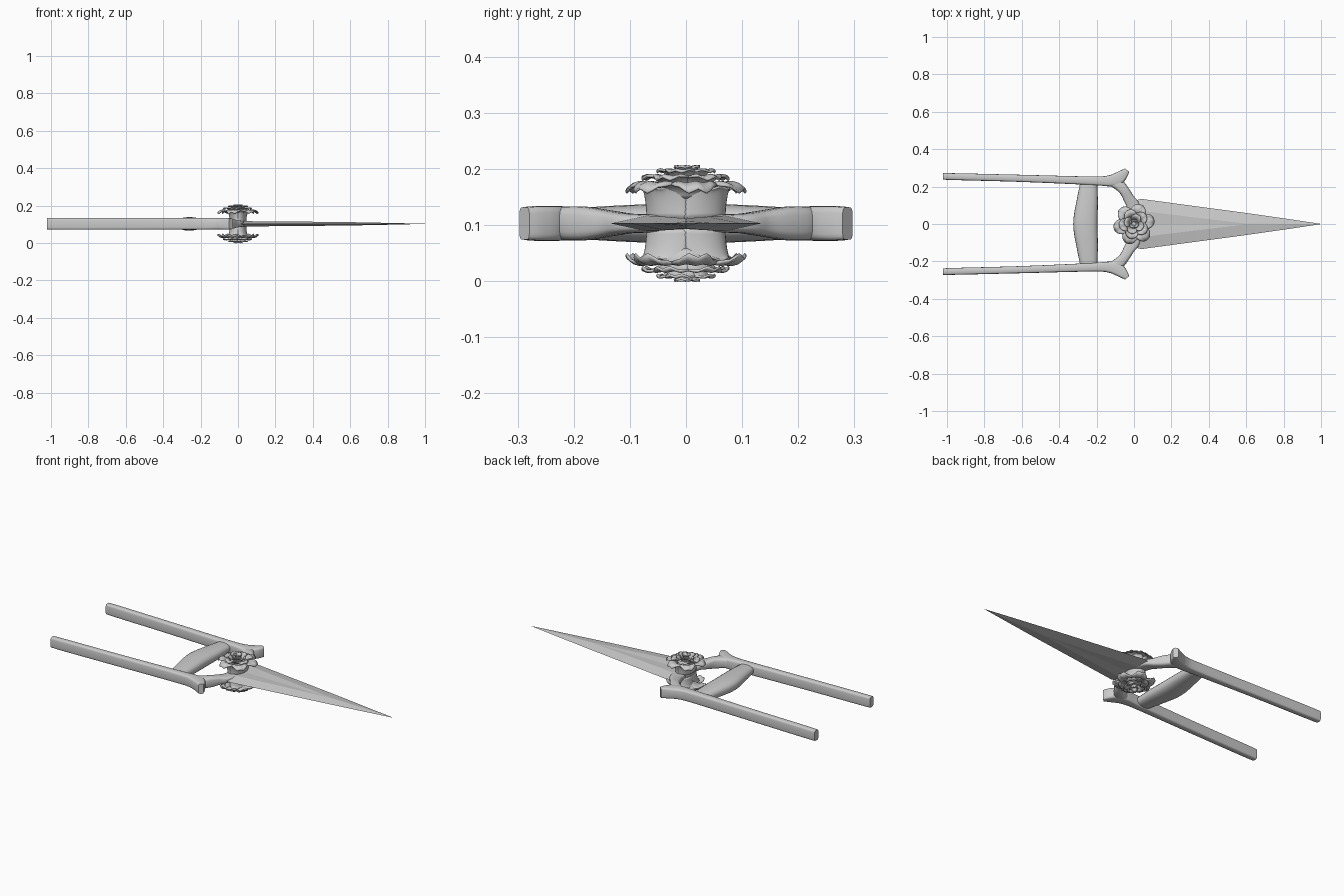
import bpy
import bmesh
from math import sin, cos, pi, copysign, hypot, radians

cube = bpy.data.objects.get("Cube")
if cube:
    bpy.data.objects.remove(cube, do_unlink=True)

MID = 0.103  # height of the symmetry plane

steel = bpy.data.materials.new("light_grey_steel")
steel.use_nodes = True
GREY = (0.6, 0.6, 0.6, 1)
steel.diffuse_color = GREY
steel.node_tree.nodes["Principled BSDF"].inputs["Base Color"].default_value = GREY


def finish(name, bm, angle=40, thickness=0):
    bmesh.ops.remove_doubles(bm, verts=bm.verts, dist=1e-5)
    bmesh.ops.recalc_face_normals(bm, faces=bm.faces)
    mesh = bpy.data.meshes.new(name)
    bm.to_mesh(mesh)
    bm.free()
    mesh.materials.append(steel)
    obj = bpy.data.objects.new(name, mesh)
    bpy.context.collection.objects.link(obj)
    if thickness:
        mod = obj.modifiers.new("thickness", 'SOLIDIFY')
        mod.thickness = thickness
        mod.offset = 0
    bpy.ops.object.select_all(action='DESELECT')
    obj.select_set(True)
    bpy.context.view_layer.objects.active = obj
    bpy.ops.object.shade_smooth_by_angle(angle=radians(angle))
    return obj


def bridge(bm, rings, closed=True):
    rows = [[bm.verts.new(p) for p in ring] for ring in rings]
    n = len(rows[0])
    for a, b in zip(rows, rows[1:]):
        for i in range(n if closed else n - 1):
            j = (i + 1) % n
            bm.faces.new((a[i], a[j], b[j], b[i]))
    if closed:
        bm.faces.new(rows[0])
        bm.faces.new(rows[-1])


def smooth_path(points, steps=4):
    """Catmull-Rom refinement of a list of tuples."""
    out = []
    for i in range(len(points) - 1):
        quad = [points[max(0, min(len(points) - 1, i + k))] for k in (-1, 0, 1, 2)]
        for s in range(steps):
            t = s / steps
            out.append([0.5 * (2 * b + (c - a) * t + (2*a - 5*b + 4*c - d) * t**2
                               + (3*b - a - 3*c + d) * t**3) for a, b, c, d in zip(*quad)])
    return out + [list(points[-1])]


def sweep(name, stations, side=1, power=0.5, count=20):
    """Sweep a rounded section through (x, y, half width, half height)."""
    path = smooth_path(stations)
    rings = []
    for i, (x, y, w, h) in enumerate(path):
        a, b = path[max(i - 1, 0)], path[min(i + 1, len(path) - 1)]
        dx, dy = b[0] - a[0], b[1] - a[1]
        length = hypot(dx, dy)
        ring = []
        for k in range(count):
            t = 2 * pi * k / count
            c = copysign(abs(cos(t)) ** power, cos(t)) * w
            s = copysign(abs(sin(t)) ** power, sin(t)) * h
            ring.append((x - dy / length * c, side * (y + dx / length * c), MID + s))
        rings.append(ring)
    bm = bmesh.new()
    bridge(bm, rings)
    return finish(name, bm, 50)


# Side bars with flared ends, and the arms that join them to the blade
BAR = [(-1, .254, .014, .027), (-.993, .254, .018, .031), (-.6, .244, .019, .031),
       (-.22, .231, .023, .031), (-.13, .231, .030, .031), (-.085, .243, .034, .031),
       (-.055, .268, .025, .031), (-.037, .288, .014, .029)]
ARM = [(-.13, .225, .020, .028), (-.085, .212, .030, .030), (-.052, .178, .027, .030),
       (-.027, .135, .029, .023), (-.002, .09, .035, .017), (.012, .0, .034, .016)]
for side, label in ((1, "left"), (-1, "right")):
    sweep(label + "_side_bar", BAR, side, 0.42)
    sweep(label + "_blade_arm", ARM, side, 0.6)

# Barrel-shaped cross grip, straight on the blade side
sweep("cross_grip", [(-.242, -.215, .046, .026), (-.25, -.12, .057, .032),
                     (-.26, 0, .065, .036), (-.25, .12, .057, .032),
                     (-.242, .215, .046, .026)], power=0.8)

# Faceted blade: sharp edges and a shallow hollow that closes into a ridge
sections = []
for x, w, r, t, core in ((.0, .125, .07, .014, .010), (.04, .134, .07, .014, .010),
                         (.3, .099, .038, .012, .009), (.6, .059, .002, .009, .009),
                         (.85, .023, .001, .004, .004), (1, .0005, .0002, .0004, .0004)):
    half = [(w, 0), (r, t), (0, core), (-r, t)]
    lower = [(-w, 0), (-r, -t), (0, -core), (r, -t)]
    sections.append([(x, y, MID + z) for y, z in half + lower])
bm = bmesh.new()
bridge(bm, sections)
finish("blade", bm, 3)


def add_petal(bm, sign, angle, span, r0, r1, z0, z1, curl, ruffle, stretch=(1, 1)):
    rows, cols = 8, 12
    grid = []
    for i in range(rows + 1):
        line = []
        for j in range(cols + 1):
            u = 2 * j / cols - 1
            v = i / rows * (1 - 0.2 * u ** 4)
            a = angle + u * span * (1 - 0.25 * v ** 3)
            r = (r0 + (r1 - r0) * v ** 1.5) * (1 - 0.16 * v * u * u)
            z = z0 + (z1 - z0) * sin(v * pi / 2) - curl * v ** 5
            z += ruffle * cos(3 * pi * u) * v ** 3
            line.append((r * cos(a) * stretch[0], r * sin(a) * stretch[1], MID + sign * z))
        grid.append(line)
    bridge(bm, grid, closed=False)


# Rose ornaments above and below: (count, span, r0, r1, z0, z1, curl, ruffle)
LAYERS = {
    "outer_petals": (6, .62, .045, .110, .045, .080, .022, .004),
    "middle_petals": (5, .72, .035, .080, .050, .090, .010, .003),
    "inner_petals": (4, .90, .022, .054, .055, .099, .006, .002),
    "bud_petals": (3, 1.2, .008, .025, .060, .103, .002, .001),
}
for sign, label in ((1, "upper"), (-1, "lower")):
    for k, (part, (n, span, *shape)) in enumerate(LAYERS.items()):
        bm = bmesh.new()
        for i in range(n):
            add_petal(bm, sign, 2 * pi * i / n + k * 0.5 + 0.2, span, *shape)
        finish(f"{label}_rose_{part}", bm, 60, 0.004)

    # Four wide leaves wrapping the rose base
    bm = bmesh.new()
    for i in range(4):
        add_petal(bm, sign, pi / 4 + i * pi / 2, .85, .046, .060, .008, .064, 0, .003, (.95, 1.5))
    finish(label + "_rose_calyx", bm, 60, 0.004)

    # Solid core of the rose
    bm = bmesh.new()
    profile = ((.0, .042), (.03, .040), (.05, .046), (.062, .045), (.078, .02), (.092, .006))
    bridge(bm, [[(r * cos(2 * pi * k / 24), r * sin(2 * pi * k / 24) * (1.6 if z < .05 else 1),
                  MID + sign * z) for k in range(24)] for z, r in profile])
    finish(label + "_rose_core", bm, 50)
